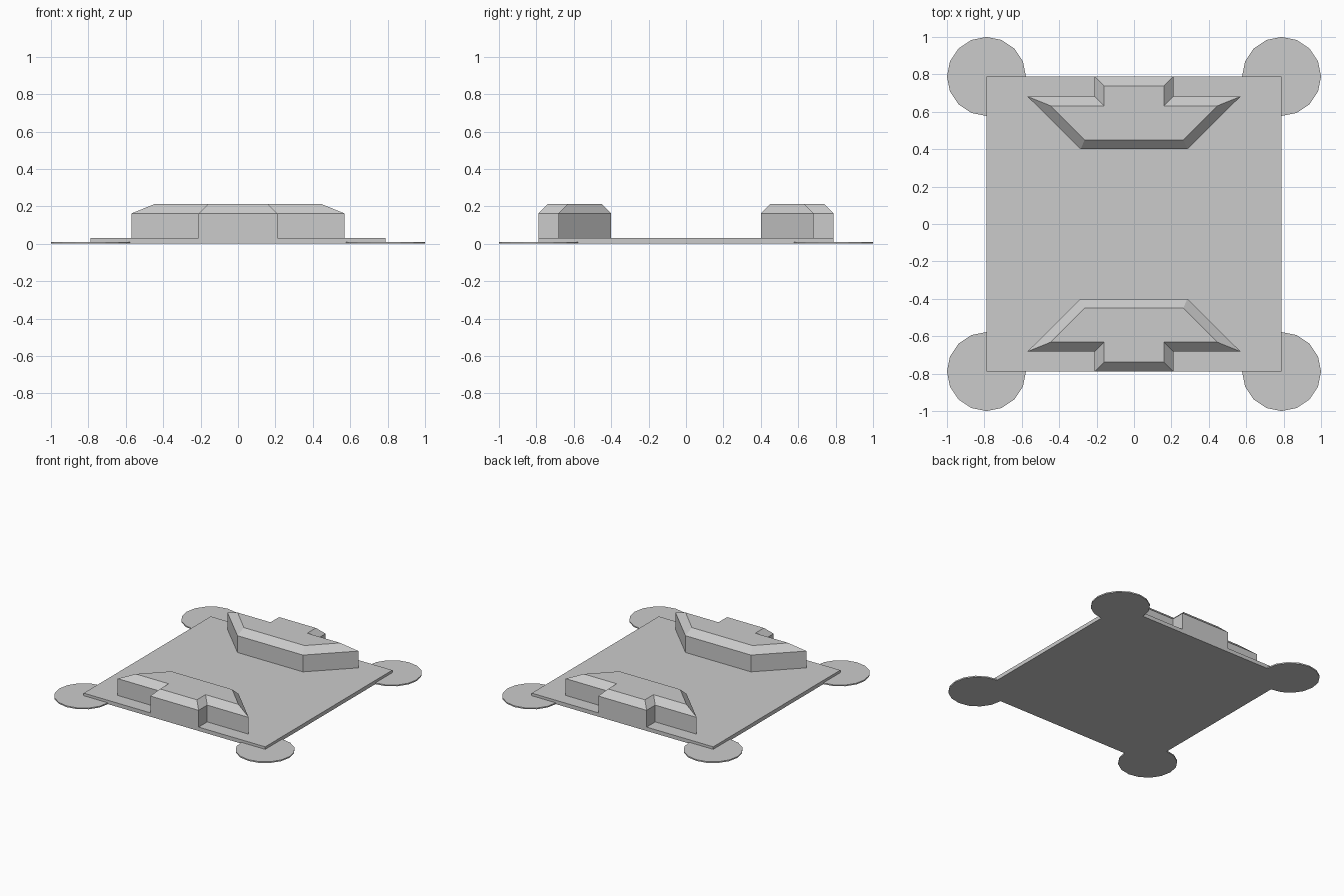
import bpy, bmesh
from mathutils import Vector

cube = bpy.data.objects.get("Cube")
if cube:
    bpy.data.objects.remove(cube, do_unlink=True)

grey = bpy.data.materials.new("light_grey")
grey.use_nodes = True
colour = (0.6, 0.6, 0.6, 1)
grey.diffuse_color = colour
grey.node_tree.nodes["Principled BSDF"].inputs["Base Color"].default_value = colour

HALF = 0.789      # half width of the base plate
PLATE = 0.03      # plate thickness
FOOT_R = 0.211
FOOT_H = 0.01


def add_object(name, bm):
    bmesh.ops.recalc_face_normals(bm, faces=bm.faces)
    mesh = bpy.data.meshes.new(name)
    bm.to_mesh(mesh)
    bm.free()
    mesh.materials.append(grey)
    obj = bpy.data.objects.new(name, mesh)
    bpy.context.collection.objects.link(obj)
    return obj


def loft(name, rings):
    """Closed solid through rings of matching points."""
    bm = bmesh.new()
    loops = [[bm.verts.new(p) for p in ring] for ring in rings]
    n = len(loops[0])
    for low, high in zip(loops, loops[1:]):
        for i in range(n):
            j = (i + 1) % n
            bm.faces.new((low[i], low[j], high[j], high[i]))
    bm.faces.new(loops[0])
    bm.faces.new(loops[-1])
    return add_object(name, bm)


def outline(half, z, side):
    """Mirror a half profile in x and place it at the front or back."""
    full = half + [(-x, y) for x, y in reversed(half)]
    return [Vector((x, side * y, z)) for x, y in full]


# Flat square base
square = [(HALF, -HALF), (HALF, HALF)]
loft("base_plate", [outline(square, 0, 1), outline(square, PLATE, 1)])

# Thin round pads under the corners
for end, sy in (("front", -1), ("back", 1)):
    for side, sx in (("left", 1), ("right", -1)):
        bm = bmesh.new()
        bmesh.ops.create_cone(bm, cap_ends=True, segments=16, radius1=FOOT_R,
                              radius2=FOOT_R, depth=FOOT_H)
        bmesh.ops.translate(bm, verts=bm.verts,
                            vec=(sx * HALF, sy * HALF, FOOT_H / 2))
        add_object(f"{end}_{side}_corner_pad", bm)

# Wing-shaped blocks with a rear tab and chamfered top edges
block = [(0.285, 0.40), (0.57, 0.682), (0.21, 0.682), (0.21, HALF)]
block_top = [(0.264, 0.45), (0.446, 0.632), (0.16, 0.632), (0.16, 0.739)]
for end, sy in (("front", -1), ("back", 1)):
    loft(f"{end}_block", [outline(block, PLATE, sy),
                          outline(block, 0.162, sy),
                          outline(block_top, 0.212, sy)])
